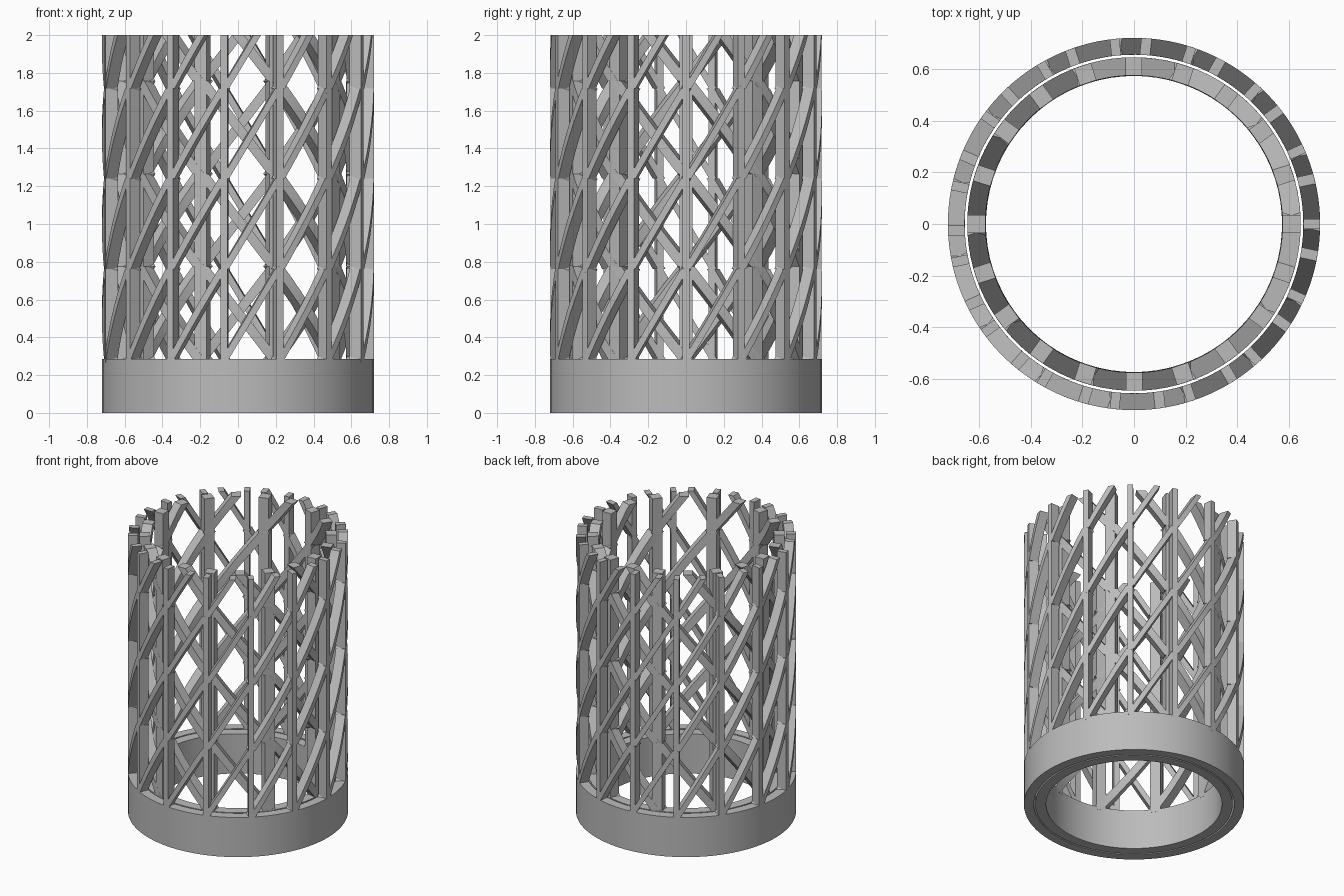
import bpy, bmesh
from math import sin, cos, sqrt, radians, pi

cube = bpy.data.objects.get("Cube")
if cube:
    bpy.data.objects.remove(cube)

TOP, RIM = 2.0, 0.286

grey = bpy.data.materials.new("light_grey")
grey.use_nodes = True
colour = (0.5, 0.5, 0.5, 1)
grey.diffuse_color = colour
grey.node_tree.nodes["Principled BSDF"].inputs["Base Color"].default_value = colour


def finish(name, bm):
    bmesh.ops.recalc_face_normals(bm, faces=bm.faces)
    mesh = bpy.data.meshes.new(name)
    bm.to_mesh(mesh)
    bm.free()
    mesh.materials.append(grey)
    ob = bpy.data.objects.new(name, mesh)
    bpy.context.collection.objects.link(ob)
    bpy.ops.object.select_all(action='DESELECT')
    bpy.context.view_layer.objects.active = ob
    ob.select_set(True)
    bpy.ops.object.shade_smooth_by_angle(angle=radians(25))
    return ob


def strut(bm, angle, start, end, width, r_in, r_out, steps):
    """Flat-sided strut trimmed to a tube wall; start and end are (tangent, z)."""
    sections = []
    for i in range(steps + 1):
        t = i / steps
        u = start[0] + (end[0] - start[0]) * t
        z = start[1] + (end[1] - start[1]) * t
        ring = []
        for r, side in ((r_in, -1), (r_out, -1), (r_out, 1), (r_in, 1)):
            v = u + side * width / 2
            d = sqrt(r * r - v * v)
            ring.append(bm.verts.new((d * cos(angle) - v * sin(angle),
                                      d * sin(angle) + v * cos(angle), z)))
        sections.append(ring)
    for a, b in zip(sections, sections[1:]):
        for k in range(4):
            n = (k + 1) % 4
            bm.faces.new((a[k], a[n], b[n], b[k]))
    bm.faces.new(sections[0])
    bm.faces.new(sections[-1])


def lattice(name, count, r_in, r_out, bar_w, diag_w, rise, turn):
    step = 2 * pi / count
    # upright bars
    bm = bmesh.new()
    for k in range(count):
        strut(bm, k * step, (0, RIM - 0.02), (0, TOP), bar_w, r_in, r_out, 1)
    finish(name + "_upright_bars", bm)
    # diagonal braces, one straight piece per bay, cut off at the top
    bm = bmesh.new()
    half = turn * (r_in + r_out) / 2 * sin(step / 2)
    z = RIM
    while z < TOP:
        part = min(1, (TOP - z) / rise)
        for k in range(count):
            strut(bm, (k + 0.5) * step, (-half, z),
                  (-half + 2 * half * part, z + rise * part),
                  diag_w, r_in, r_out, 8)
        z += rise
    finish(name + "_diagonal_braces", bm)


def base_ring(name, r_in, r_out, segments=96):
    bm = bmesh.new()
    profile = [(r_in, 0), (r_out, 0), (r_out, RIM), (r_in, RIM)]
    verts = [bm.verts.new((r, 0, z)) for r, z in profile]
    edges = [bm.edges.new((verts[i], verts[(i + 1) % 4])) for i in range(4)]
    bmesh.ops.spin(bm, geom=verts + edges, cent=(0, 0, 0), axis=(0, 0, 1),
                   angle=2 * pi, steps=segments, use_merge=True)
    bmesh.ops.remove_doubles(bm, verts=bm.verts, dist=0.0001)
    finish(name, bm)


# outer sleeve
base_ring("outer_base_ring", 0.655, 0.72)
lattice("outer", 15, 0.655, 0.72, 0.037, 0.04, 0.477, 1)
# inner sleeve, winding the other way
base_ring("inner_base_ring", 0.575, 0.645)
lattice("inner", 10, 0.575, 0.645, 0.068, 0.064, 0.49, -1)
